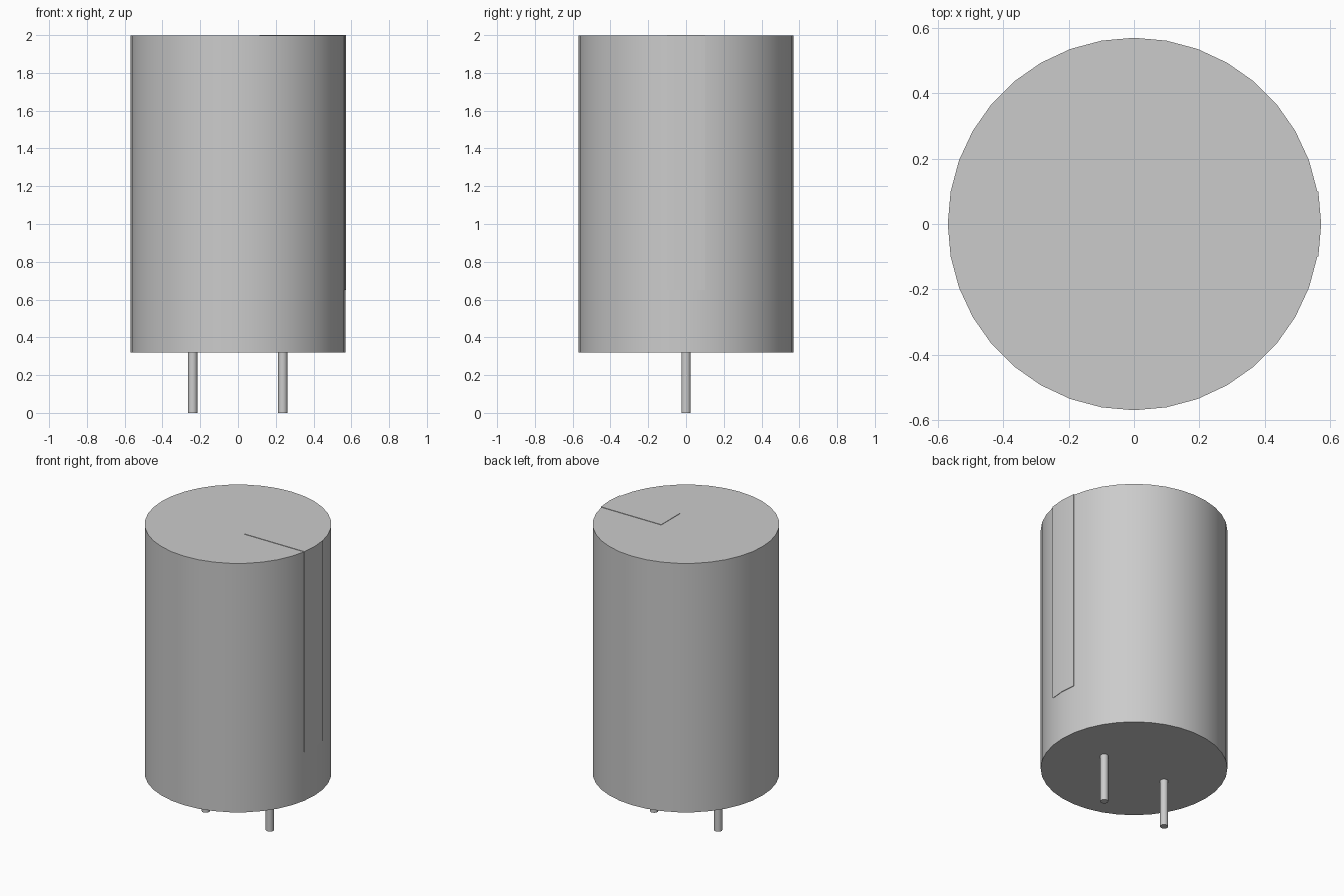
import bpy
import bmesh
from math import sin, cos, radians

cube = bpy.data.objects.get("Cube")
if cube:
    bpy.data.objects.remove(cube, do_unlink=True)

BODY_RADIUS = 0.57
BODY_BOTTOM = 0.32
TOP = 2.0
RAISE = 0.003  # how far the marker stands proud of the body

grey = bpy.data.materials.new("light grey")
grey.use_nodes = True
colour = (0.6, 0.6, 0.6, 1)
grey.diffuse_color = colour
grey.node_tree.nodes["Principled BSDF"].inputs["Base Color"].default_value = colour


def prism(name, outline, bottom, top):
    """Extrude a flat outline upwards, smooth on the curved side."""
    bm = bmesh.new()
    base = bm.faces.new([bm.verts.new((x, y, bottom)) for x, y in outline])
    cap = bmesh.ops.extrude_face_region(bm, geom=[base])["geom"]
    verts = [v for v in cap if isinstance(v, bmesh.types.BMVert)]
    bmesh.ops.translate(bm, verts=verts, vec=(0, 0, top - bottom))
    bmesh.ops.recalc_face_normals(bm, faces=bm.faces)
    mesh = bpy.data.meshes.new(name)
    bm.to_mesh(mesh)
    bm.free()
    mesh.materials.append(grey)
    obj = bpy.data.objects.new(name, mesh)
    bpy.context.collection.objects.link(obj)
    bpy.ops.object.select_all(action="DESELECT")
    obj.select_set(True)
    bpy.context.view_layer.objects.active = obj
    bpy.ops.object.shade_smooth_by_angle(angle=radians(35))
    return obj


def arc(radius, angles, cx=0.0):
    return [(cx + radius * cos(radians(a)), radius * sin(radians(a))) for a in angles]


# Round can
prism("body", arc(BODY_RADIUS, range(0, 360, 10)), BODY_BOTTOM, TOP - RAISE)

# Polarity marker: a block set into the can, following its curve
edge = arc(BODY_RADIUS + RAISE, (-10, 0, 10))
half_width = edge[-1][1]
prism("polarity_marker", [(0.115, -half_width)] + edge + [(0.115, half_width)], 0.65, TOP)

# Two leads under the can
for side, x in (("right", -0.24), ("left", 0.237)):
    prism(side + "_lead", arc(0.025, range(0, 360, 20), x), 0, BODY_BOTTOM + 0.01)
